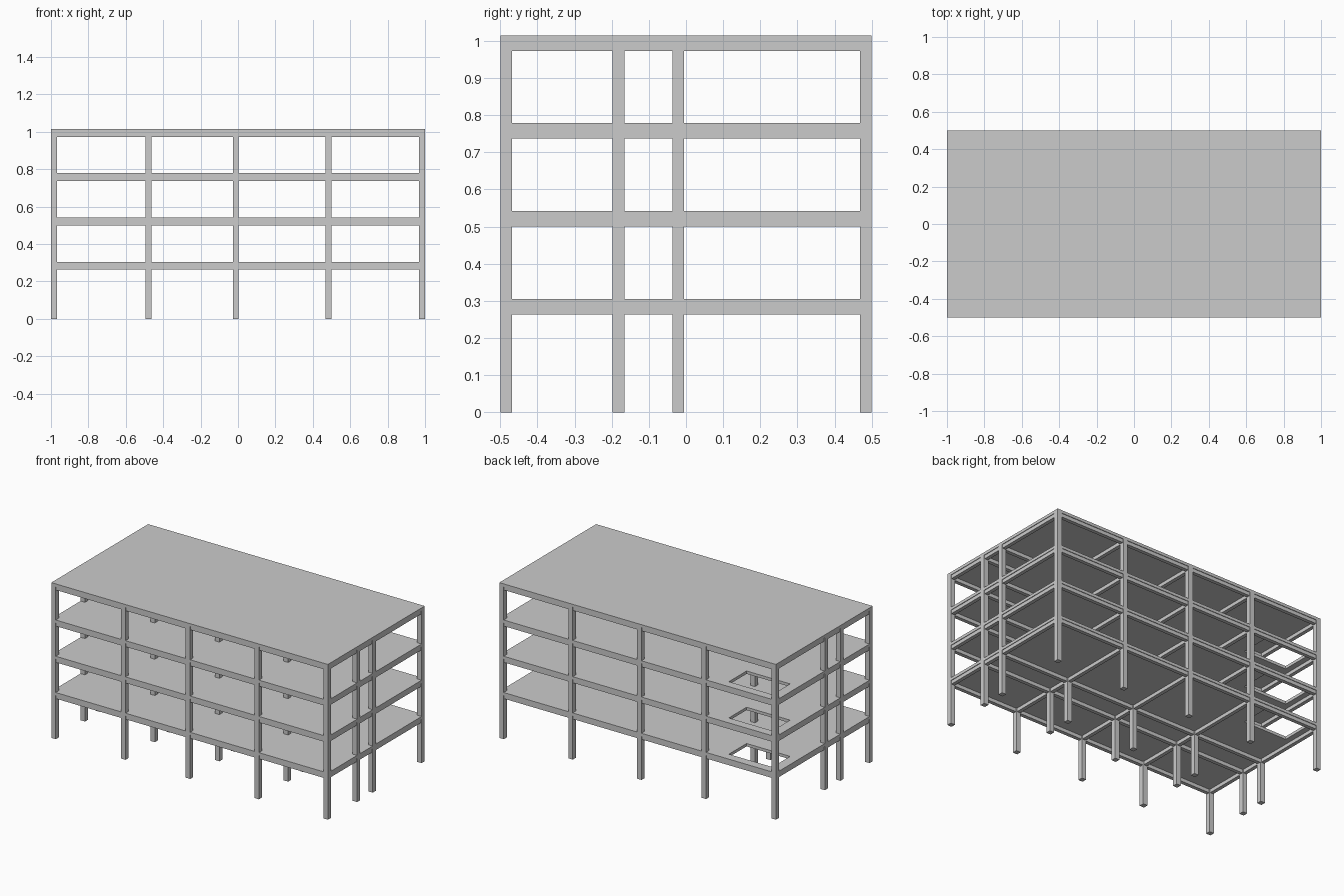
import bpy

if "Cube" in bpy.data.objects:
    bpy.data.objects.remove(bpy.data.objects["Cube"])

# Column grid, floor levels and member sizes
XS = [-0.984, -0.479, -0.012, 0.485, 0.984]
YS = [-0.484, -0.182, -0.021, 0.484]
TOPS = [0.305, 0.542, 0.779, 1.015]
COL, SLAB, BEAM_W, BEAM_H = 0.032, 0.019, 0.024, 0.023


def box(name, x0, x1, y0, y1, z0, z1):
    bpy.ops.mesh.primitive_cube_add(size=1, location=((x0 + x1) / 2, (y0 + y1) / 2, (z0 + z1) / 2))
    ob = bpy.context.object
    ob.name = name
    ob.scale = (x1 - x0, y1 - y0, z1 - z0)
    bpy.ops.object.transform_apply(location=False, rotation=False, scale=True)
    return ob


# Stairwell cutter through the three lower slabs
cutter = box("stairwell_cutter", -0.935, -0.62, 0.26, 0.443, 0.1, 0.9)
cutter.hide_render = True
cutter.display_type = 'WIRE'

c, b = COL / 2, BEAM_W / 2
floor = 0.0
for level, top in enumerate(TOPS):
    under = top - SLAB

    # Floor slab, or closed roof slab
    slab = box("roof_slab" if level == 3 else "floor_slab", -1, 1, -0.5, 0.5, under, top)
    if level < 3:
        mod = slab.modifiers.new("stairwell", 'BOOLEAN')
        mod.operation = 'DIFFERENCE'
        mod.solver = 'EXACT'
        mod.object = cutter

    # Columns of this storey
    for x in XS:
        for y in YS:
            box("column", x - c, x + c, y - c, y + c, floor, under)

    # Beams along the length
    for y in YS:
        for x0, x1 in zip(XS, XS[1:]):
            box("long_beam", x0 + c, x1 - c, y - b, y + b, under - BEAM_H, under)

    # Beams across the width
    for x in XS:
        for y0, y1 in zip(YS, YS[1:]):
            box("cross_beam", x - b, x + b, y0 + c, y1 - c, under - BEAM_H, under)
    floor = top
